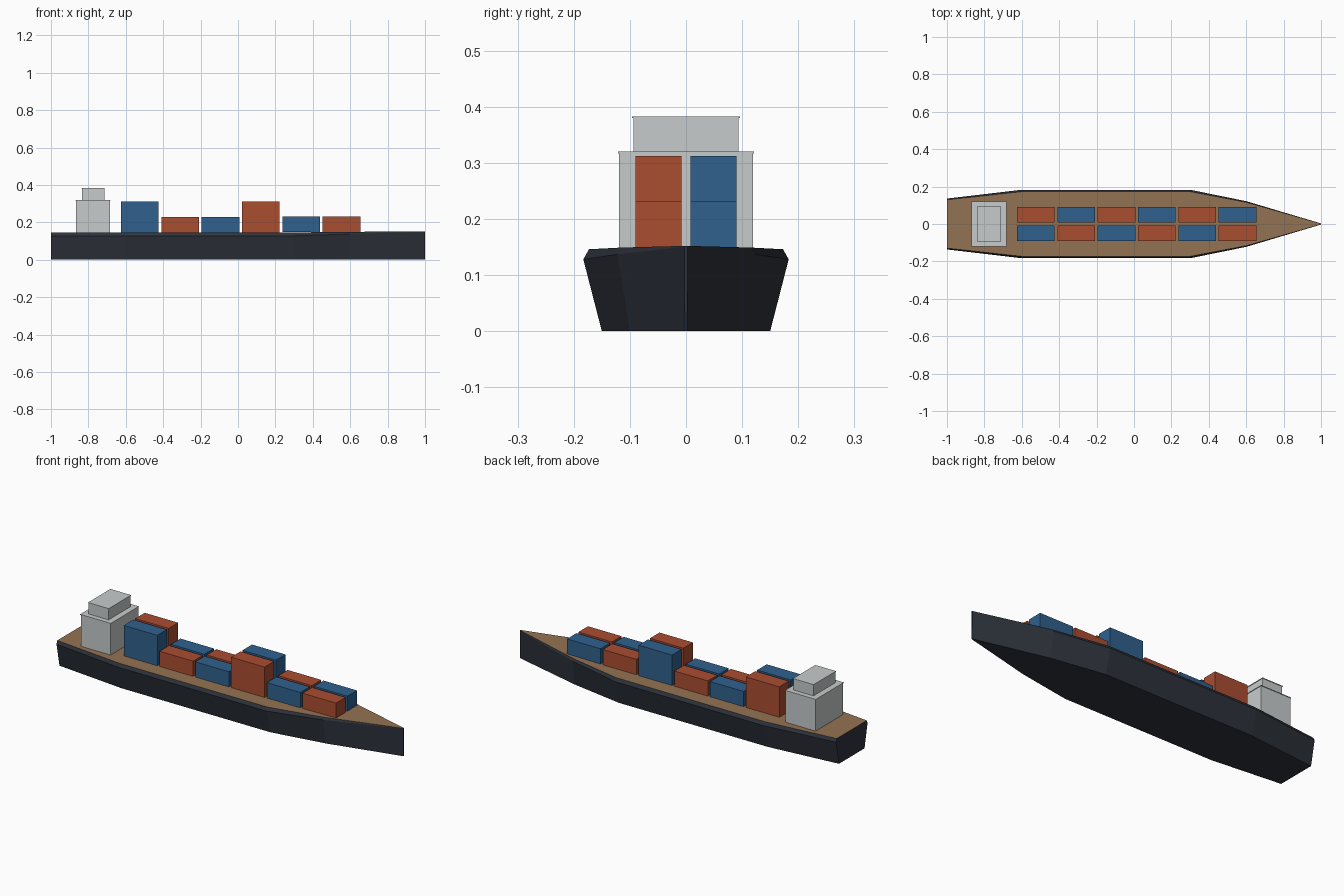
import bpy, bmesh

if "Cube" in bpy.data.objects:
    bpy.data.objects.remove(bpy.data.objects["Cube"])


def material(name, rgb):
    m = bpy.data.materials.new(name)
    m.diffuse_color = (*rgb, 1)
    m.use_nodes = True
    m.node_tree.nodes["Principled BSDF"].inputs["Base Color"].default_value = m.diffuse_color
    return m


HULL = material("hull_dark", (0.027, 0.033, 0.045))
DECK = material("deck_brown", (0.29, 0.17, 0.085))
RED = material("container_red", (0.40, 0.075, 0.03))
BLUE = material("container_blue", (0.028, 0.12, 0.27))
PALE = material("bridge_pale", (0.57, 0.60, 0.60))


def add_object(name, bm, *mats):
    bmesh.ops.recalc_face_normals(bm, faces=bm.faces[:])
    me = bpy.data.meshes.new(name)
    bm.to_mesh(me)
    bm.free()
    for m in mats:
        me.materials.append(m)
    ob = bpy.data.objects.new(name, me)
    bpy.context.collection.objects.link(ob)
    return ob


def box(name, x, y, z0, z1, length, width, mat):
    bm = bmesh.new()
    bmesh.ops.create_cube(bm, size=1)
    for v in bm.verts:
        v.co.x = x + v.co.x * length
        v.co.y = y + v.co.y * width
        v.co.z = z0 + (v.co.z + 0.5) * (z1 - z0)
    return add_object(name, bm, mat)


# Hull: x, bottom half width, rail half width, rail z, deck half width, deck z
stations = [
    (-1.0, 0.110, 0.136, 0.128, 0.129, 0.145),
    (-0.6, 0.150, 0.183, 0.128, 0.173, 0.146),
    (0.3, 0.150, 0.183, 0.128, 0.173, 0.146),
    (0.6, 0.100, 0.122, 0.137, 0.116, 0.149),
    (1.0, 0.002, 0.003, 0.150, 0.002, 0.152),
]
bm = bmesh.new()
rings = []
for x, wb, wr, zr, wd, zd in stations:
    half = [(wb, 0), (wr, zr), (wd, zd)]
    loop = half + [(-y, z) for y, z in reversed(half)]
    rings.append([bm.verts.new((x, y, z)) for y, z in loop])
for a, b in zip(rings, rings[1:]):
    for i in range(6):
        j = (i + 1) % 6
        face = bm.faces.new((a[i], a[j], b[j], b[i]))
        face.material_index = 1 if i == 2 else 0
bm.faces.new(rings[0])
bm.faces.new(rings[-1])
add_object("hull", bm, HULL, DECK)

# Bridge: two stacked blocks with thin roofs
for name, z0, z1, length, width in [
    ("bridge_lower", 0.143, 0.320, 0.18, 0.238),
    ("bridge_upper", 0.320, 0.383, 0.12, 0.188),
]:
    box(name, -0.775, 0, z0, z1 - 0.002, length, width, PALE)
    box(name + "_roof", -0.775, 0, z1 - 0.003, z1, length + 0.005, width + 0.005, PALE)

# Containers: two rows of six in alternating colours, two stacks taller
for i in range(6):
    x = -0.525 + 0.2157 * i
    base = 0.145 if i < 4 else 0.147
    top = 0.312 if i in (0, 3) else base + 0.084
    for row, y in enumerate((-0.049, 0.049)):
        box(f"container_{i}_{row}", x, y, base, top, 0.202, 0.082,
            BLUE if (i + row) % 2 == 0 else RED)
